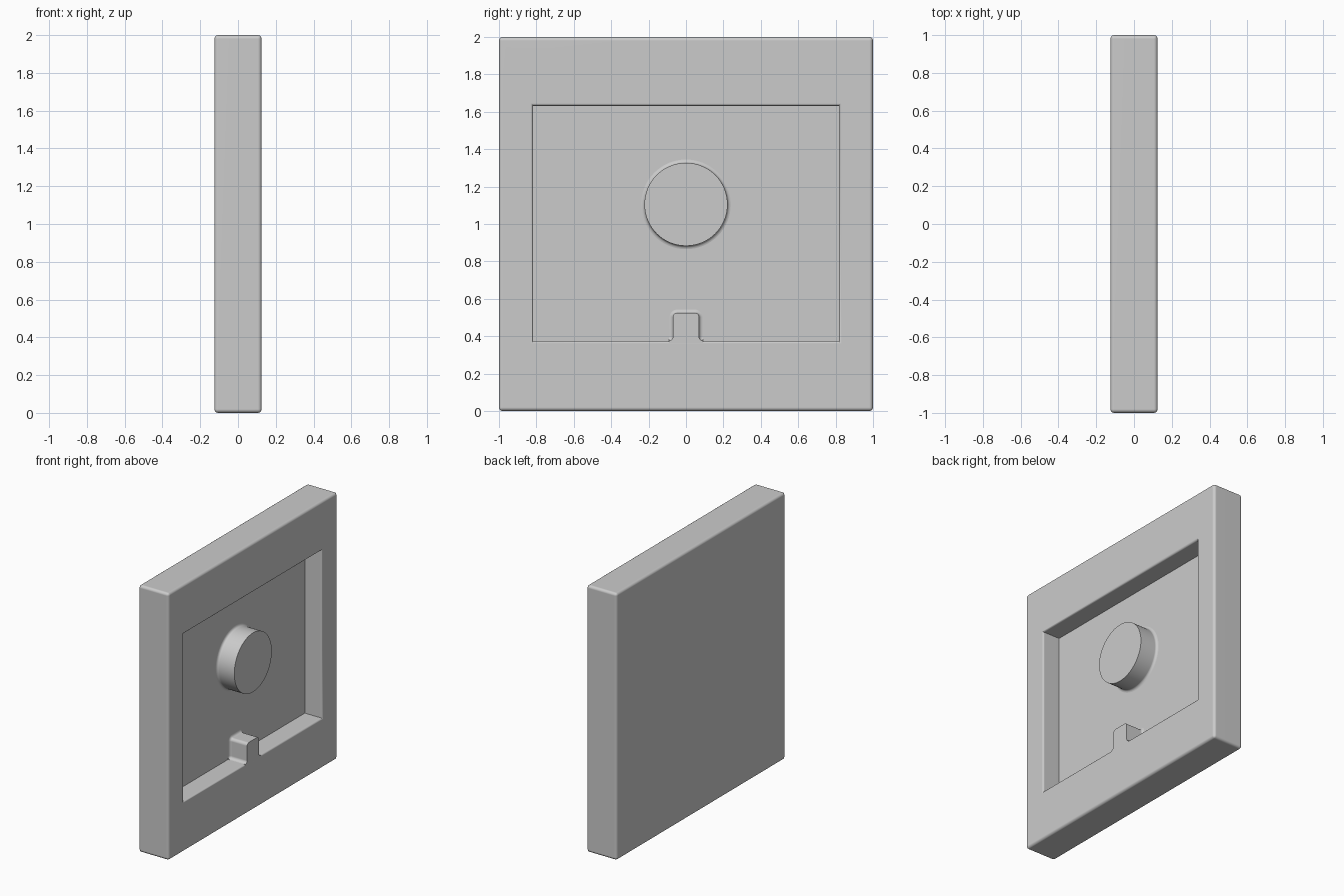
import bpy
import bmesh
from math import sin, cos, pi, radians

cube = bpy.data.objects.get("Cube")
if cube:
    bpy.data.objects.remove(cube, do_unlink=True)

HALF = 0.125      # half the plate thickness
FLOOR = -0.018    # pocket floor
FILLET = 0.018
STEPS = 4

grey = bpy.data.materials.new("light_grey")
grey.use_nodes = True
colour = (0.6, 0.6, 0.6, 1)
grey.diffuse_color = colour
grey.node_tree.nodes["Principled BSDF"].inputs["Base Color"].default_value = colour


def make_object(name, bm):
    bmesh.ops.recalc_face_normals(bm, faces=bm.faces)
    mesh = bpy.data.meshes.new(name)
    bm.to_mesh(mesh)
    bm.free()
    mesh.materials.append(grey)
    obj = bpy.data.objects.new(name, mesh)
    bpy.context.collection.objects.link(obj)
    return obj


def activate(obj):
    bpy.ops.object.select_all(action='DESELECT')
    obj.select_set(True)
    bpy.context.view_layer.objects.active = obj


def finish(obj):
    activate(obj)
    bpy.ops.object.shade_smooth_by_angle(angle=radians(35))
    mod = obj.modifiers.new("even_normals", 'WEIGHTED_NORMAL')
    mod.keep_sharp = True


def loft(name, outline, stations):
    """Skin (y, z) outlines, each grown by an offset, along x."""
    bm = bmesh.new()
    rings = [[bm.verts.new((x, y, z)) for y, z in outline(d)] for x, d in stations]
    for a, b in zip(rings, rings[1:]):
        for i in range(len(a)):
            j = (i + 1) % len(a)
            bm.faces.new((a[i], a[j], b[j], b[i]))
    bm.faces.new(rings[0])
    bm.faces.new(rings[-1])
    return make_object(name, bm)


def arc(cy, cz, r, start, end, n=5):
    angles = [radians(start + (end - start) * i / n) for i in range(n + 1)]
    return [(cy + r * cos(a), cz + r * sin(a)) for a in angles]


def rectangle(d):
    y, low, high = 0.817 + d, 0.375 - d, 1.632 + d
    return [(-y, low), (y, low), (y, high), (-y, high)]


def disc(d):
    n = 64
    return [((0.222 + d) * cos(2 * pi * i / n), 1.105 + (0.222 + d) * sin(2 * pi * i / n))
            for i in range(n)]


def tab_outline(d):
    # Rounded top corner and a concave root where the tab meets the frame
    r = 0.022
    root = arc(0.07 + r, 0.375 + r, r - d, 270, 180)
    corner = arc(0.07 - r, 0.525 - r, r + d, 0, 90)
    side = [(0.07 + r, 0.33)] + root + corner
    return side + [(-y, z) for y, z in reversed(side)]


# Plate with rounded edges
bm = bmesh.new()
bmesh.ops.create_cube(bm, size=1)
for v in bm.verts:
    v.co = (v.co.x * 2 * HALF, v.co.y * 2, v.co.z * 2 + 1)
bmesh.ops.bevel(bm, geom=bm.edges[:], offset=0.02, segments=4, profile=0.5, affect='EDGES')
plate = make_object("plate", bm)

# Rectangular pocket with a rounded rim
rim = 0.014
quarter = [pi / 2 * i / STEPS for i in range(STEPS + 1)]
flare = [(HALF - rim + rim * sin(a), rim * (1 - cos(a))) for a in quarter]
cutter = loft("pocket_cutter", rectangle, [(FLOOR, 0)] + flare + [(HALF + 0.05, rim)])
cutter.hide_render = True
cut = plate.modifiers.new("pocket", 'BOOLEAN')
cut.operation = 'DIFFERENCE'
cut.solver = 'EXACT'
cut.object = cutter
activate(plate)
bpy.ops.object.modifier_apply(modifier="pocket")
bpy.data.objects.remove(cutter, do_unlink=True)
finish(plate)

# Round boss and locating tab, both with filleted bases
base = [(FLOOR + FILLET * (1 - cos(a)), FILLET * (1 - sin(a))) for a in quarter]
stations = [(FLOOR - 0.01, FILLET)] + base + [(HALF - 0.0005, 0)]
finish(loft("round_boss", disc, stations))
finish(loft("locating_tab", tab_outline, stations))
